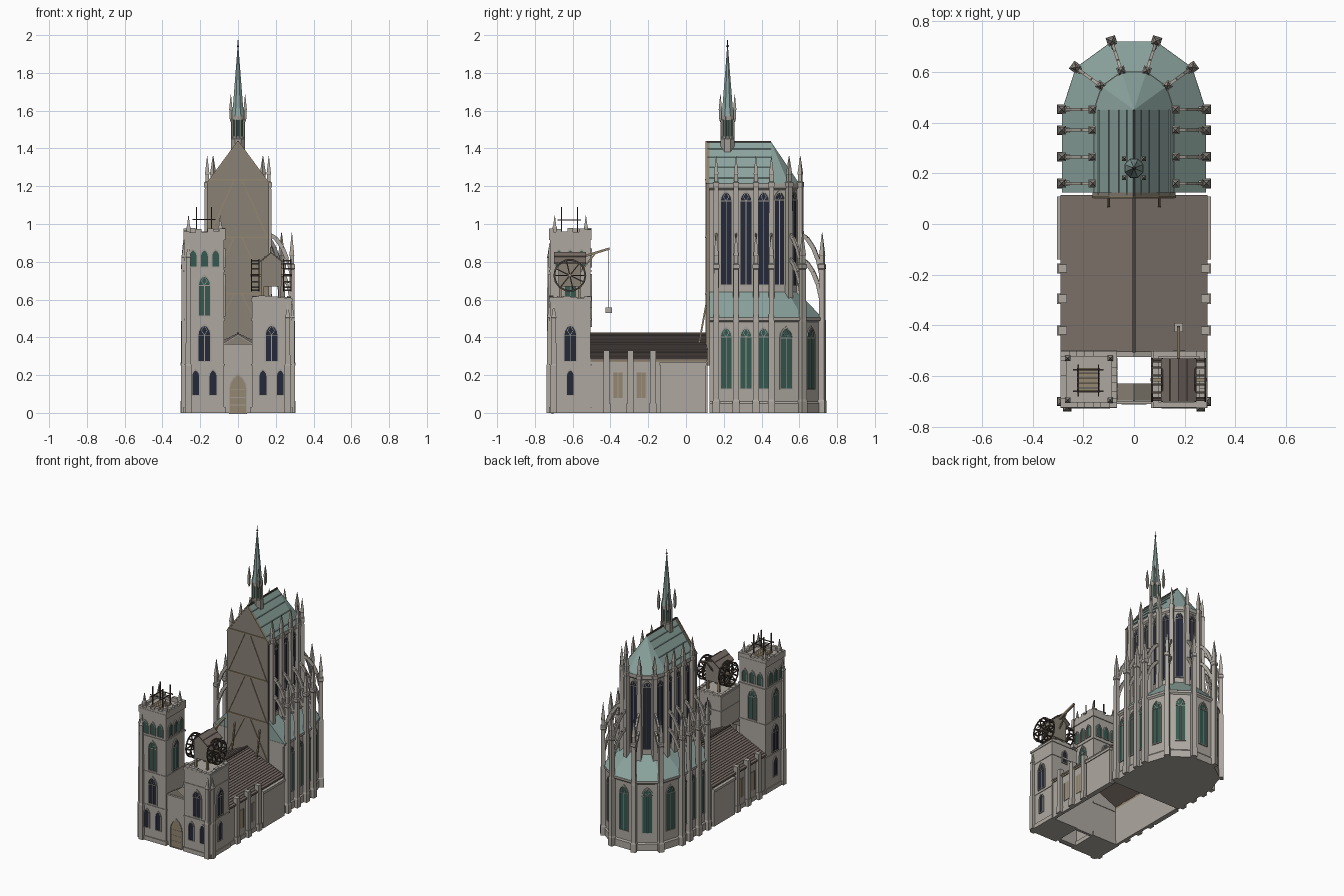
import bpy, bmesh, random
from math import sin, cos, pi, radians
from mathutils import Vector as V

if "Cube" in bpy.data.objects:
    bpy.data.objects.remove(bpy.data.objects["Cube"])

random.seed(4)
COL = dict(stone=(.42, .39, .35), trim=(.36, .34, .30), copper=(.26, .37, .34), glass_green=(.035, .10, .08),
           glass_navy=(.018, .022, .04), boards=(.25, .22, .18), shingle=(.19, .155, .135),
           timber=(.30, .24, .16), dark=(.07, .055, .045))
MATS = {}
for n, c in COL.items():
    MATS[n] = bpy.data.materials.new(n)
    MATS[n].diffuse_color = (*c, 1)


class Part:
    """One named object collecting simple solids."""
    all = []

    def __init__(s, name, mat):
        s.name, s.mat, s.bm = name, mat, bmesh.new()
        Part.all.append(s)

    def loft(s, rings, caps=True):
        vs = [[s.bm.verts.new(p) for p in r] for r in rings]
        n = len(vs[0])
        for a, b in zip(vs, vs[1:]):
            for i in range(n):
                s.bm.faces.new((a[i], a[(i + 1) % n], b[(i + 1) % n], b[i]))
        if caps:
            s.bm.faces.new(vs[0][::-1])
            s.bm.faces.new(vs[-1])

    def box(s, x0, x1, y0, y1, z0, z1):
        s.loft([[(x0, y0, z), (x1, y0, z), (x1, y1, z), (x0, y1, z)] for z in (z0, z1)])

    def beam(s, p, q, w, h=None):
        p, q, h = V(p), V(q), h or w
        d = (q - p).normalized()
        a = d.cross(V((0, 0, 1)) if abs(d.z) < .95 else V((0, 1, 0))).normalized()
        b = d.cross(a)
        s.loft([[c + a * w * i / 2 + b * h * j / 2 for i, j in ((-1, -1), (1, -1), (1, 1), (-1, 1))] for c in (p, q)])

    def column(s, x, y, stages, n=4, ang=0):
        """Stacked n-sided rings: stages are (z, radius to flat side)."""
        k = 1 / cos(pi / n)
        s.loft([[(x + r * k * cos(ang + (i + .5) * 2 * pi / n), y + r * k * sin(ang + (i + .5) * 2 * pi / n), z)
                 for i in range(n)] for z, r in stages])

    def finish(s):
        bmesh.ops.remove_doubles(s.bm, verts=s.bm.verts, dist=1e-5)
        bmesh.ops.dissolve_degenerate(s.bm, edges=s.bm.edges, dist=1e-5)
        bmesh.ops.recalc_face_normals(s.bm, faces=s.bm.faces)
        me = bpy.data.meshes.new(s.name)
        s.bm.to_mesh(me)
        me.materials.append(MATS[s.mat])
        bpy.context.collection.objects.link(bpy.data.objects.new(s.name, me))


green, navy = Part("green_windows", "glass_green"), Part("dark_windows", "glass_navy")
frames = Part("window_tracery", "trim")


def arch(w, h):
    hs = h - 1.732 * w
    right = [(-w + 2 * w * cos(radians(t)), hs + 2 * w * sin(radians(t))) for t in (0, 20, 40)]
    return [(-w, 0), (w, 0)] + right + [(0, h)] + [(-u, z) for u, z in right[::-1]]


def window(glass, x, y, z, ang, width, h, mullion=True):
    """Pointed window with frame and tracery on a wall facing ang degrees."""
    a, w = radians(ang), width / 2
    P = lambda u, v, d: (x - u * sin(a) + d * cos(a), y + u * cos(a) + d * sin(a), z + v)
    ring = lambda w, h, d, o=0: [P(u, v + o, d) for u, v in arch(w, h)]
    glass.loft([ring(w, h, -.004), ring(w, h, .002)])
    W, H = w + .006, h + .014
    frames.loft([ring(W, H, -.003, -.005), ring(W, H, .007, -.005), ring(w, h, .007), ring(w, h, .001)], False)
    if mullion:
        hs = h - 1.732 * w
        frames.beam(P(0, 0, .003), P(0, hs, .003), .004)
        frames.beam(P(-w, hs, .003), P(w, hs, .003), .004)
        for sg in (-1, 1):
            frames.beam(P(0, hs, .003), P(sg * w * .5, hs + w * .8, .003), .003)
            frames.beam(P(sg * w * .5, hs + w * .8, .003), P(0, h, .003), .003)


# ---- Choir: U-shaped plan with five-sided apse
Y0, C = .125, .45


def u_ring(r, z, y0=Y0):
    return [(r, y0, z)] + [(r * cos(i * pi / 5), C + r * sin(i * pi / 5), z) for i in range(6)] + [(-r, y0, z)]


choir = Part("choir_walls", "stone")
choir.loft([u_ring(r, z) for r, z in ((.28, 0), (.28, .05), (.272, .06), (.272, .48), (.284, .49), (.284, .505), (.2, .505))])
choir.loft([u_ring(r, z) for r, z in ((.15, .5), (.15, 1.18), (.16, 1.19), (.16, 1.215))])
lower_roof = Part("ambulatory_roof", "copper")
lower_roof.loft([u_ring(.283, .506), u_ring(.15, .64)])
roof = Part("choir_roof", "copper")
roof.loft([u_ring(.157, 1.215, .115), [(0, .115 if i in (0, 7) else C, 1.435) for i in range(8)]])
for sg in (-1, 1):
    for t in (.12, .38, .62, .82):
        x, z = sg * .158 * (1 - t), 1.217 + .22 * t
        roof.beam((x, .115, z), (x, C, z), .004)
ridge = Part("choir_ridge", "dark")
ridge.beam((0, .11, 1.436), (0, C, 1.436), .009)

# Buttress stations: (base point, outward direction, angle)
stations = [(sg * 1, y, 0 if sg > 0 else pi) for sg in (-1, 1) for y in (.16, .265, .37, .452)]
stations = [(0, y, a) for _, y, a in stations] + [(0, C, i * pi / 5) for i in (1, 2, 3, 4)]
outer, inner = Part("outer_buttress_piers", "stone"), Part("clerestory_piers", "stone")
flyers = Part("flying_buttresses", "stone")
for cx, cy, a in stations:
    R = lambda r, z: (cx + r * cos(a), cy + r * sin(a), z)
    x, y, _ = R(.285, 0)
    outer.column(x, y, [(0, .019), (.06, .019), (.07, .016), (.48, .016), (.5, .014), (.76, .013), (.765, .017),
                        (.785, .017), (.79, .011), (.83, .011), (.835, .013), (.955, .001)], 4, a)
    x, y, _ = R(.163, 0)
    inner.column(x, y, [(.5, .016), (.9, .015), (1.19, .013), (1.2, .016), (1.22, .016), (1.225, .010), (1.26, .010),
                        (1.265, .012), (1.36, .001)], 4, a)
    for dz in (0, -.13):
        pts = [R(r, z + dz) for r, z in ((.165, .945), (.2, .925), (.235, .875), (.26, .815), (.28, .73))]
        for p, q in zip(pts, pts[1:]):
            flyers.beam(p, q, .012, .022)
for a in (-1, 1):
    for y in (.2125, .3175, .411):
        window(green, a * .272, y, .13, 0 if a > 0 else 180, .056, .32)
        window(navy, a * .15, y, .68, 0 if a > 0 else 180, .056, .49)
for i in range(5):
    t = (i + .5) * pi / 5
    for glass, r, z, w, h in ((green, .272, .13, .062, .32), (navy, .15, .68, .05, .49)):
        r *= cos(pi / 10)
        window(glass, r * cos(t), C + r * sin(t), z, t * 180 / pi, w, h)

# ---- Ridge turret with needle spire
SY = .22
turret, spire = Part("ridge_turret", "trim"), Part("needle_spire", "copper")
turret.column(0, SY, [(1.38, .038), (1.45, .038), (1.455, .033), (1.462, .033)], 8)
core = Part("turret_openings", "glass_green")
core.column(0, SY, [(1.455, .029), (1.56, .029)], 8)
for i in range(8):
    t = (i + .5) * pi / 4
    turret.column(.034 * cos(t), SY + .034 * sin(t), [(1.45, .005), (1.57, .005)], 4, t)
turret.column(0, SY, [(1.55, .036), (1.575, .036)], 8)
spire.column(0, SY, [(1.575, .036), (1.62, .027), (1.93, .003)], 8)
finial = Part("spire_finial", "dark")
finial.column(0, SY, [(1.92, .003), (1.975, .0015)], 6)
finial.column(0, SY, [(1.935, .002), (1.942, .007), (1.949, .002)], 6)
for sx in (-1, 1):
    for sy in (-1, 1):
        turret.column(sx * .038, SY + sy * .038, [(1.54, .002), (1.56, .007), (1.6, .007), (1.605, .009), (1.685, .001)])

# ---- Temporary timber gable wall closing the choir
gable, brace = Part("temporary_gable_wall", "boards"), Part("gable_timbers", "timber")
gable.loft([[(-.163, y, .25), (.163, y, .25), (.163, y, 1.215), (0, y, 1.438), (-.163, y, 1.215)] for y in (.108, .124)])
for z in (.63, .93, 1.235):
    w = .16 if z < 1.22 else .148
    brace.beam((-w, .106, z), (w, .106, z), .009)
for sg in (-1, 1):
    for z0, z1 in ((.36, .63), (.63, .93), (.93, 1.235)):
        brace.beam((sg * .155, .106, z0), (sg * .02, .106, z1), .007)
    brace.beam((sg * .163, .107, 1.215), (0, .107, 1.436), .008)
    brace.beam((sg * .1, .07, .37), (sg * .1, .106, .57), .009)

# ---- Nave under a low boarded roof
nave, nroof = Part("nave_walls", "stone"), Part("nave_board_roof", "shingle")
butt, shutters, plate = Part("nave_buttresses", "stone"), Part("boarded_windows", "timber"), Part("wall_plates", "timber")
for s in (-1, 1):
    B = lambda p, x0, x1, *r: p.box(min(s * x0, s * x1), max(s * x0, s * x1), *r)
    B(nave, .262, .278, -.51, .115, 0, .27)
    B(nave, .278, .298, -.135, .105, 0, .25)
    B(nave, .27, .304, -.14, .108, .25, .268)
    B(nave, .262, .283, -.51, .11, 0, .03)
    B(plate, .262, .284, -.505, .11, .27, .284)
    for y in (-.42, -.295, -.175):
        B(butt, .264, .304, y - .02, y + .02, 0, .05)
        B(butt, .264, .299, y - .016, y + .016, .05, .33)
    for y in (-.36, -.237):
        B(shutters, .27, .281, y - .025, y + .025, .08, .215)
        for k in (-1, 0, 1):
            B(frames, .27, .283, y + k * .025 - .002, y + k * .025 + .002, .08, .215)
nave.loft([[(-.27, y, 0), (.27, y, 0), (.27, y, .28), (0, y, .40), (-.27, y, .28)] for y in (-.525, -.505)])
N = 18
half = []
for i in range(N):
    x0, x1 = .29 * i / N, .29 * (i + 1) / N
    half += [(x0, .42 - .135 * i / N), (x1, .424 - .135 * (i + 1) / N)]
prof = half + [(.29, .278), (0, .405), (-.29, .278)] + [(-x, z) for x, z in half[:0:-1]]
nroof.loft([[(x, y, z) for x, z in prof] for y in (-.505, .115)])
cap = Part("nave_ridge_board", "dark")
cap.beam((0, -.507, .421), (0, .11, .421), .012, .008)

# ---- Portal between the towers
portal, door = Part("portal_wall", "stone"), Part("portal_door", "timber")
portal.box(-.08, .08, -.705, -.68, 0, .36)
portal.box(-.08, .08, -.71, -.675, .355, .366)
window(door, 0, -.705, 0, -90, .085, .2, False)
for z in (.04, .08, .12):
    frames.box(-.04, .04, -.709, -.704, z, z + .004)
porch = Part("porch_roof", "boards")
porch.loft([[(-.075, y, .366), (.075, y, .366), (0, y, .412)] for y in (-.695, -.63)])
for s in (-1, 1):
    frames.beam((s * .075, -.697, .367), (0, -.697, .413), .007)

# ---- West towers
F, K = -.72, -.505


def tower(name, x0, x1, top, courses, out):
    t = Part(name, "stone")
    t.box(x0, x1, F, K, 0, top)
    for z, d, h in courses:
        t.box(x0 - d, x1 + d, F - d, K + d, z, z + h)
    xo = x0 if out < 0 else x1
    zt = min(top - .12, .82) if top > .7 else .5
    for x, y in ((xo + out * .003, F + .02), (xo - out * .02, F - .002)):
        t.column(x, y, [(0, .017), (.25, .017), (.26, .014), (zt, .012), (zt + .005, .015), (zt + .015, .011), (zt + .08, .001)])
    return t


south = tower("tall_tower", -.283, -.073, .945, [(0, .006, .03), (.25, .004, .01), (.49, .004, .01), (.745, .005, .012), (.915, .006, .03)], -1)
north = tower("stump_tower", .073, .283, .60, [(0, .006, .03), (.25, .004, .01), (.49, .004, .01), (.59, .005, .015)], 1)
YC = (F + K) / 2
for s in (-1, 1):
    xc = s * .178
    for ang, x, y in ((-90, xc, F), (0 if s > 0 else 180, s * .283, YC)):
        for k in ((-.046, .046) if ang == -90 else (0,)):
            window(navy, x + k, y, .095, ang, .036, .13, False)
        window(navy, x, y, .275, ang, .062, .19)
window(navy, .178, K, .46, 90, .035, .09, False)
for ang, x, y in ((-90, -.178, F), (90, -.178, K), (180, -.283, YC), (0, -.073, YC)):
    window(green, x, y, .515, ang, .058, .21)
    for k in (-.06, 0, .06):
        u = (k, 0) if ang in (-90, 90) else (0, k)
        window(green, x + u[0], y + u[1], .775, ang, .036, .085, False)

# Unfinished ragged tops
ragged = Part("unfinished_parapets", "stone")
for x0, x1, z, hi, n in ((-.289, -.067, .945, .035, 7), (.075, .281, .605, .016, 6)):
    for i in range(n):
        a, b = i / n, (i + 1) / n
        for lo in (True, False):
            xa, ya = (x0, F - .004) if lo else (x1 - .022, K - .018)
            xs, ys = x0 + (x1 - x0) * a, F + (K - F) * a
            ragged.box(xs, x0 + (x1 - x0) * b, ya, ya + .022, z - .01, z + hi * random.uniform(.25, 1))
            ragged.box(xa, xa + .022, ys, F + (K - F) * b, z - .01, z + hi * random.uniform(.25, 1))
for x in (-.262, -.094):
    for y in (-.695, -.53):
        ragged.column(x, y, [(.94, .011), (.985, .011), (.99, .008), (1.045, .001)])
scaf = Part("tower_scaffold", "dark")
deck = Part("tower_planks", "timber")
for i in range(5):
    deck.box(-.225, -.135, -.665 + i * .02, -.648 + i * .02, .945, .957)
for x in (-.22, -.14):
    for y in (-.66, -.575):
        scaf.beam((x, y, .94), (x, y, 1.09), .006)
    scaf.beam((x, -.68, 1.02), (x, -.555, 1.02), .005)
for y in (-.66, -.575):
    scaf.beam((-.24, y, 1.025), (-.12, y, 1.025), .005)

# ---- Treadwheel crane on the stump tower
CX, CY, CZ = .176, -.615, .728
house, croof = Part("crane_house", "boards"), Part("crane_roof", "shingle")
house.loft([[(CX + x, y, z) for x, z in ((-.055, .67), (.055, .67), (.055, .80), (0, .845), (-.055, .80))] for y in (CY - .06, CY + .06)])
frame = Part("crane_timbers", "timber")
wheels = Part("treadwheels", "dark")
for s in (-1, 1):
    croof.beam((CX + s * .034, CY - .085, .828), (CX + s * .034, CY + .085, .828), .003)
    croof.loft([[(CX, y, .853), (CX + s * .07, y, .797), (CX + s * .07, y, .789), (CX, y, .845)] for y in (CY - .085, CY + .085)])
    for y in (CY - .05, CY + .05):
        frame.beam((CX + s * .045, y, .6), (CX + s * .045, y, .68), .014)
    n, wx = 14, CX + s * .085
    pt = lambda i, x, r: (x, CY + r * cos(2 * pi * i / n), CZ + r * sin(2 * pi * i / n))
    for x in (wx - .02, wx + .02):
        for i in range(n):
            wheels.beam(pt(i, x, .083), pt(i + 1, x, .083), .006, .009)
        for i in range(0, 7, 2):
            wheels.beam(pt(i, x, .083), pt(i + 7, x, .083), .006)
    for i in range(n):
        wheels.beam(pt(i, wx - .022, .08), pt(i, wx + .022, .08), .008)
frame.beam((CX - .11, CY, CZ), (CX + .11, CY, CZ), .014)
frame.beam((CX, CY - .02, .80), (CX, -.405, .87), .012)
frame.beam((CX, CY + .05, .74), (CX, -.48, .845), .008)
rope, load = Part("hoist_rope", "dark"), Part("hoisted_block", "stone")
rope.beam((CX, -.408, .87), (CX, -.408, .55), .003)
load.box(CX - .017, CX + .017, -.425, -.391, .53, .558)

for p in Part.all:
    p.finish()

for m in bpy.data.materials:
    if m.users and not m.is_grease_pencil:
        m.use_nodes = True
        m.node_tree.nodes["Principled BSDF"].inputs["Base Color"].default_value = m.diffuse_color
